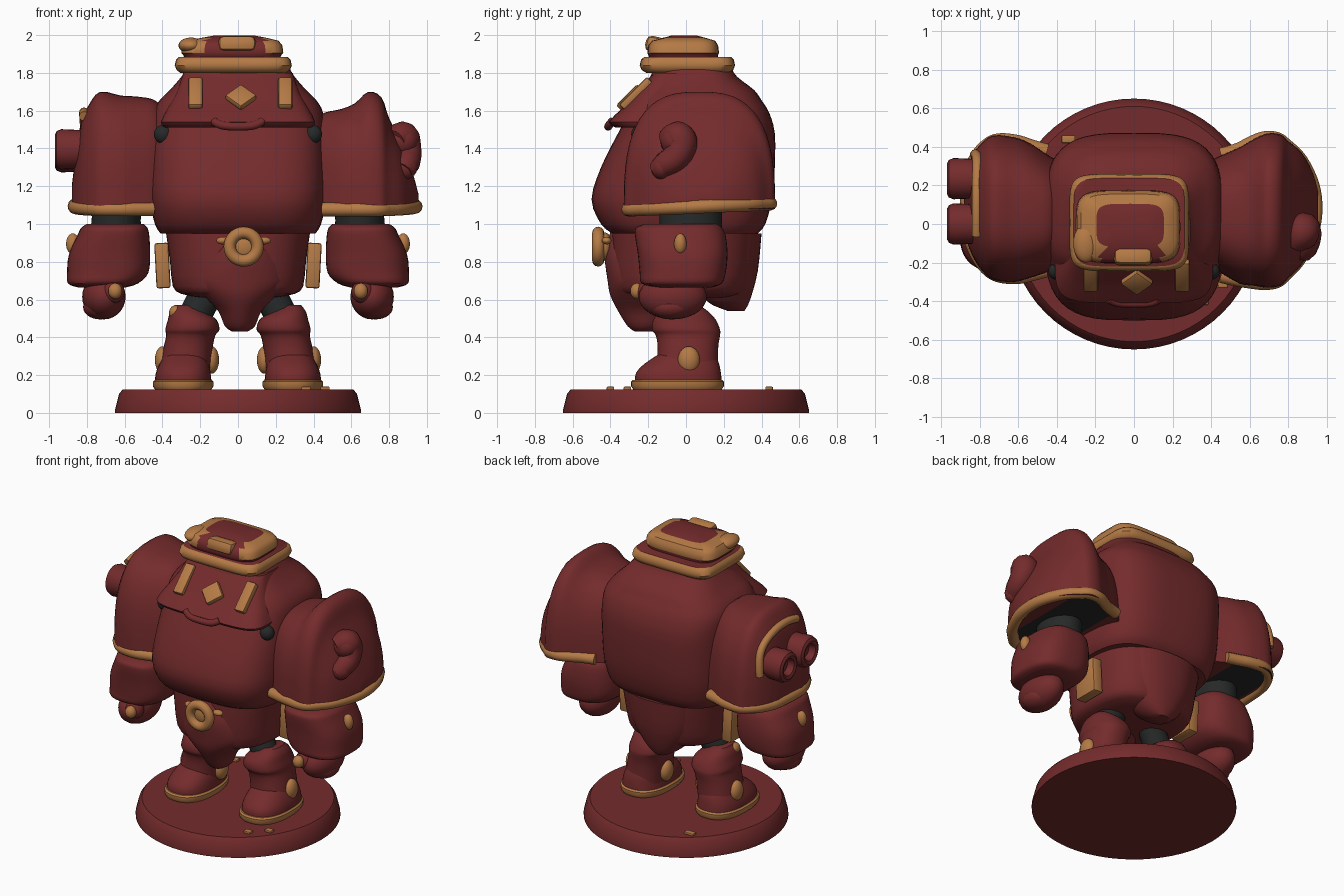
import bpy, bmesh
from math import sin, cos, pi, radians
from mathutils import Matrix

cube = bpy.data.objects.get("Cube")
if cube:
    bpy.data.objects.remove(cube)


def material(name, rgb):
    m = bpy.data.materials.new(name)
    m.use_nodes = True
    m.diffuse_color = (*rgb, 1)
    m.node_tree.nodes["Principled BSDF"].inputs["Base Color"].default_value = (*rgb, 1)
    return m


RED = material("dark red armor", (0.175, 0.024, 0.025))
GOLD = material("bronze trim", (0.46, 0.195, 0.06))
DARK = material("black joints", (0.02, 0.022, 0.022))


def finish(name, bm, *mats, angle=40):
    bmesh.ops.recalc_face_normals(bm, faces=bm.faces)
    mesh = bpy.data.meshes.new(name)
    bm.to_mesh(mesh)
    bm.free()
    for m in mats:
        mesh.materials.append(m)
    mesh.shade_smooth()
    mesh.set_sharp_from_angle(angle=radians(angle))
    ob = bpy.data.objects.new(name, mesh)
    bpy.context.collection.objects.link(ob)


def smooth_rows(rows, steps):
    """Catmull-Rom interpolation of section parameters."""
    out = []
    for i in range(len(rows) - 1):
        a, b, c, d = (rows[max(i - 1, 0)], rows[i], rows[i + 1], rows[min(i + 2, len(rows) - 1)])
        for k in range(steps):
            t = k / steps
            out.append([q + 0.5 * t * (r - p + t * (2 * p - 5 * q + 4 * r - s + t * (3 * (q - r) + s - p)))
                        for p, q, r, s in zip(a, b, c, d)])
    return out + [list(rows[-1])]


def skin(name, rings, *mats, rule=None):
    bm = bmesh.new()
    loops = [[bm.verts.new(p) for p in ring] for ring in rings]
    n = len(loops[0])
    for a, b in zip(loops, loops[1:]):
        for i in range(n):
            bm.faces.new((a[i], a[(i + 1) % n], b[(i + 1) % n], b[i]))
    bm.faces.new(loops[0])
    bm.faces.new(loops[-1])
    bmesh.ops.recalc_face_normals(bm, faces=bm.faces)
    if rule:
        for f in bm.faces:
            f.material_index = rule(f.calc_center_median(), f.normal)
    finish(name, bm, *mats)


def power(v, e):
    return (1 if v >= 0 else -1) * abs(v) ** e


def loft(name, rows, *mats, p=3, steps=3, n=48, rule=None):
    """Stack of rounded sections: (z, centre x, half width, front y, back y)."""
    rings = []
    for z, cx, hx, y0, y1 in smooth_rows(rows, steps):
        rings.append([(cx + hx * power(cos(t), 2 / p), (y0 + y1) / 2 + (y1 - y0) / 2 * power(sin(t), 2 / p), z)
                      for t in (2 * pi * i / n for i in range(n))])
    skin(name, rings, *mats, rule=rule)


def tube(name, points, r, mat, cyclic=False):
    """Round bar through points; a fourth value scales the thickness."""
    cu = bpy.data.curves.new(name, "CURVE")
    cu.dimensions = "3D"
    cu.bevel_depth = r
    cu.bevel_resolution = 4
    cu.use_fill_caps = True
    sp = cu.splines.new("NURBS")
    sp.points.add(len(points) - 1)
    for sp_pt, q in zip(sp.points, points):
        sp_pt.co = (*q[:3], 1)
        sp_pt.radius = q[3] if len(q) > 3 else 1
    sp.order_u = 3
    sp.use_endpoint_u = not cyclic
    sp.use_cyclic_u = cyclic
    tmp = bpy.data.objects.new(name, cu)
    mesh = bpy.data.meshes.new_from_object(tmp)
    bpy.data.objects.remove(tmp)
    bm = bmesh.new()
    bm.from_mesh(mesh)
    finish(name, bm, mat)


def ball(name, loc, size, mat):
    bm = bmesh.new()
    bmesh.ops.create_uvsphere(bm, u_segments=24, v_segments=14, radius=1,
                              matrix=Matrix.Translation(loc) @ Matrix.Diagonal((*size, 1)))
    finish(name, bm, mat)


def block(name, loc, size, mat, tilt=0, roll=0, bevel=0.012):
    bm = bmesh.new()
    turn = Matrix.Rotation(radians(tilt), 4, "X") @ Matrix.Rotation(radians(roll), 4, "Y")
    bmesh.ops.create_cube(bm, size=1, matrix=Matrix.Translation(loc) @ turn @ Matrix.Diagonal((*size, 1)))
    bmesh.ops.bevel(bm, geom=bm.edges[:], offset=bevel, segments=2, affect="EDGES", profile=0.5)
    finish(name, bm, mat)


# Round base
loft("base", [(0, 0, .65, -.65, .65), (.02, 0, .65, -.65, .65), (.1, 0, .63, -.63, .63), (.125, 0, .61, -.61, .61)],
     RED, p=2, steps=1, n=64)
for x, y, w in ((.36, -.40, .05), (.46, -.31, .05), (-.34, .44, .07)):
    block("base_chip", (x, y, .13), (w, .04, .018), GOLD, bevel=.005)

# Torso, collar and pelvis
loft("torso", [(.95, 0, .41, -.39, .38), (1.0, 0, .44, -.45, .42), (1.13, 0, .465, -.5, .455), (1.3, 0, .465, -.45, .47),
               (1.48, 0, .46, -.36, .47), (1.59, 0, .45, -.3, .44), (1.655, 0, .415, -.27, .4), (1.71, 0, .36, -.24, .36),
               (1.78, 0, .3, -.19, .27), (1.83, 0, .27, -.17, .24)], RED, p=3.3)
loft("collar", [(1.51, 0, .39, -.37, .1), (1.54, 0, .41, -.41, .1), (1.62, 0, .37, -.33, .1), (1.7, 0, .325, -.26, .1),
                (1.8, 0, .29, -.17, .1)], RED, p=5, steps=2)
tube("collar_lip", [(-.13, -.39, 1.545), (-.1, -.41, 1.52), (0, -.412, 1.515), (.1, -.41, 1.52), (.13, -.39, 1.545)],
     .022, RED)
for x in (-.225, .25):
    block("collar_bar", (x, -.265, 1.69), (.075, .045, .21), GOLD, tilt=-45)
block("collar_diamond", (.015, -.30, 1.67), (.12, .04, .12), GOLD, tilt=-45, roll=45)
loft("pelvis", [(.61, 0, .2, -.28, .24), (.63, 0, .3, -.35, .3), (.67, 0, .345, -.375, .33), (.8, 0, .36, -.39, .36),
                (.98, 0, .385, -.39, .38)], RED, p=2.6, steps=2)
loft("front_flap", [(.43, .01, .04, -.27, -.18), (.46, .01, .08, -.31, -.12), (.54, .01, .115, -.36, -.08),
                    (.62, .01, .19, -.4, -.08), (.7, .01, .25, -.415, -.08), (.84, .02, .2, -.43, -.08),
                    (.96, .02, .1, -.40, -.08)], RED, p=1.9)
loft("rear_flap", [(.54, 0, .05, .22, .31), (.6, 0, .14, .1, .34), (.75, 0, .24, .05, .38), (.95, 0, .28, .05, .4)],
     RED, p=2.2)

# Belt buckle ring
ring = [(.03 + .075 * cos(a), -.465, .88 + .075 * sin(a)) for a in (2 * pi * i / 16 for i in range(16))]
tube("buckle_ring", ring, .032, GOLD, cyclic=True)
ball("buckle_core", (.03, -.43, .88), (.075, .04, .075), GOLD)
for x in (-.08, .14):
    ball("buckle_ear", (x, -.42, .912), (.035, .025, .02), GOLD)

# Head: trim slab with a red top, cap with a bronze band, visor
loft("head_trim", [(1.80, -.025, .28, -.21, .23), (1.815, -.025, .3, -.235, .25), (1.84, -.025, .31, -.245, .26),
                   (1.87, -.025, .303, -.238, .253), (1.885, -.025, .288, -.22, .238)], GOLD, RED, p=6, steps=1,
     rule=lambda c, nrm: int(nrm.z > .9))


def cap_rule(c, nrm):
    gap = c.y < -.06 and -.17 < c.x < .14
    return int(1.91 < c.z < 1.985 and not gap)


loft("head_cap", [(1.87, -.03, .25, -.19, .17), (1.895, -.03, .26, -.2, .17), (1.905, -.03, .27, -.205, .175),
                  (1.945, -.03, .265, -.2, .17), (1.97, -.03, .245, -.18, .155), (1.985, -.02, .175, -.12, .105),
                  (1.997, -.02, .11, -.08, .06)], RED, GOLD, p=4.5, steps=1, rule=cap_rule)
block("head_visor", (-.005, -.165, 1.95), (.2, .1, .085), GOLD, tilt=-12, bevel=.03)
ball("head_stud", (-.25, -.1, 1.945), (.065, .1, .042), GOLD)

# Shoulder pads: arches (distance from centre, front y, back y, top z)
PADS = {
    "left": (1, [(.4, -.22, .33, 1.56), (.46, -.26, .36, 1.59), (.55, -.31, .40, 1.61), (.62, -.32, .44, 1.64),
                 (.69, -.33, .47, 1.70), (.76, -.32, .465, 1.67), (.8, -.28, .43, 1.56), (.87, -.21, .37, 1.42),
                 (.925, -.1, .27, 1.27), (.955, 0, .17, 1.16)]),
    "right": (-1, [(.4, -.22, .33, 1.62), (.45, -.25, .36, 1.66), (.54, -.28, .42, 1.675), (.62, -.3, .45, 1.68),
                   (.73, -.29, .46, 1.70), (.79, -.24, .42, 1.63), (.83, -.18, .37, 1.54), (.86, -.11, .31, 1.36),
                   (.88, -.03, .24, 1.2)]),
}
for label, (s, rows) in PADS.items():
    rings = []
    for x, y0, y1, top in smooth_rows(rows, 3):
        arch = [pi * i / 28 for i in range(29)]
        rings.append([(s * x, (y0 + y1) / 2 + (y1 - y0) / 2 * power(cos(a), .72),
                       1.08 + (top - 1.08) * power(max(sin(a), 0), .72)) for a in arch])
    skin(label + "_shoulder_pad", rings, RED, DARK, rule=lambda c, nrm: int(nrm.z < -.9 and .5 < abs(c.x) < .82))
    rim = rows[2:]
    edge = [(s * (x - .015), y0 + .022, 1.09 + .04 * y0) for x, y0, y1, top in rim]
    edge += [(s * (x - .015), y1 - .022, 1.09 + .04 * y1) for x, y0, y1, top in reversed(rim)]
    tube(label + "_pad_rim", [(s * .45, edge[0][1] + .02, edge[0][2])] + edge + [(s * .45, edge[-1][1] - .02, edge[-1][2])],
         .037, GOLD)

# Left pad curl
tube("left_pad_curl", [(.83, -.1, 1.44, .9), (.87, -.05, 1.47, 1.3), (.88, -.02, 1.43, 1.3), (.9, -.05, 1.35, 1.1),
                       (.89, -.12, 1.31, 1.0), (.87, -.15, 1.28, .8)], .068, RED)
ball("left_curl_head", (.87, -.06, 1.44), (.085, .075, .08), RED)
ball("left_curl_tail", (.88, -.13, 1.30), (.07, .055, .065), RED)

# Right pad sockets, turned from a profile of (x, radius), and trim
SOCKET = [(-.78, .1), (-.935, .107), (-.96, .097), (-.97, .078), (-.963, .058), (-.92, .045)]
for y, z in ((0, 1.395), (.235, 1.38)):
    skin("right_pad_socket", [[(x, y + r * cos(a), z + r * sin(a)) for a in (2 * pi * i / 28 for i in range(28))]
                              for x, r in SOCKET], RED)
tube("right_pad_trim", [(-.815, -.06, 1.57), (-.815, .02, 1.595), (-.815, .2, 1.585), (-.81, .33, 1.51),
                        (-.82, .365, 1.4), (-.825, .36, 1.33)], .026, GOLD)

# Limbs, one set per side
for s, side in ((1, "left_"), (-1, "right_")):
    def limb(name, rows, *mats, **kw):
        loft(side + name, [(r[0], s * r[1], *r[2:]) for r in rows], *mats, **kw)

    ball(side + "armpit", (s * .395, -.245, 1.475), (.05, .045, .05), DARK)
    limb("upper_arm", [(.9, .65, .14, -.14, .19), (1.02, .645, .13, -.14, .19), (1.12, .64, .13, -.14, .19)], DARK, p=2)
    limb("forearm", [(.665, .72, .13, -.16, .14), (.685, .715, .185, -.235, .19), (.74, .69, .215, -.245, .21),
                     (.84, .68, .215, -.255, .22), (.94, .66, .19, -.27, .21), (.98, .655, .175, -.265, .19),
                     (1.0, .65, .15, -.22, .17)], RED, p=2.7)
    ball(side + "hand", (s * .71, -.07, .615), (.115, .18, .12), RED)
    ball(side + "fist", (s * .73, -.08, .56), (.09, .11, .065), RED)
    ball(side + "finger_knob", (s * .65, -.26, .645), (.037, .035, .042), GOLD)
    ball(side + "finger", (s * .66, -.2, .64), (.06, .06, .06), RED)
    ball(side + "arm_stud", (s * .875, -.03, .895), (.035, .033, .055), GOLD)
    block(side + "hip_box", (s * .4, .03, .78), (.075, .18, .24), GOLD, roll=s * 3)
    tube(side + "thigh", [(s * .12, -.01, .72), (s * .18, -.02, .61), (s * .25, -.03, .47)], .088, DARK)
    limb("shin", [(.2, .285, .135, -.16, .17), (.34, .265, .13, -.15, .17), (.41, .25, .13, -.16, .18),
                  (.44, .242, .143, -.18, .18), (.49, .242, .13, -.175, .16), (.535, .265, .095, -.14, .12),
                  (.57, .285, .05, -.09, .07)], RED, p=2.3)
    limb("foot", [(.16, .29, .15, -.27, .19), (.21, .29, .145, -.265, .185), (.26, .285, .13, -.22, .175),
                  (.32, .28, .1, -.13, .15)], RED, p=2.4)
    limb("sole", [(.125, .29, .15, -.28, .19), (.14, .29, .16, -.29, .2), (.165, .29, .16, -.29, .2),
                  (.175, .29, .15, -.28, .19)], GOLD, p=2.4, steps=1)
    for x in (.4, .14):
        ball(side + "ankle_stud", (s * x, .015, .28), (.04, .058, .072), GOLD)
ball("right_knee_stud", (-.33, -.06, .53), (.035, .05, .04), GOLD)
